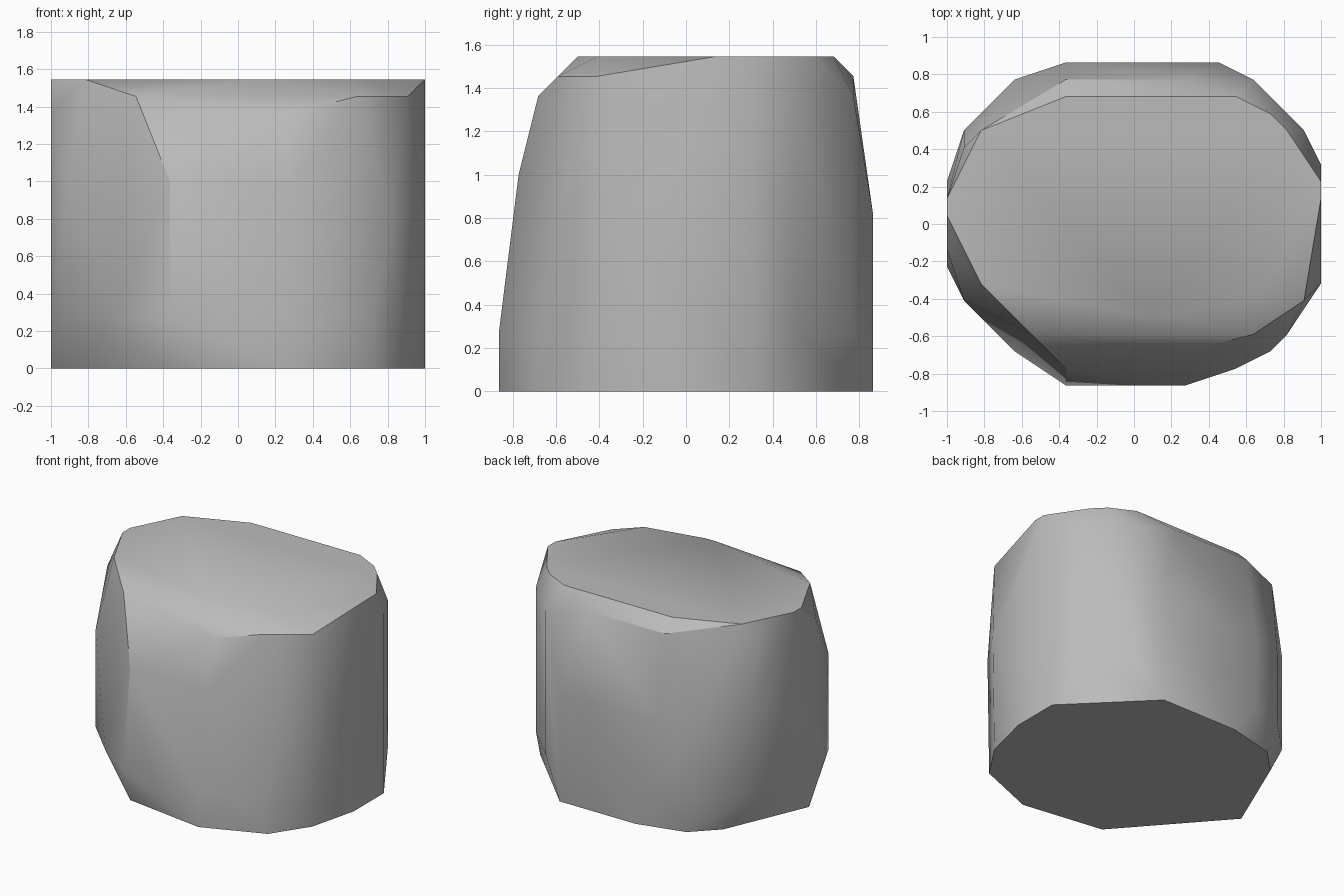
import bpy, bmesh, math

old = bpy.data.objects.get("Cube")
if old:
    bpy.data.objects.remove(old, do_unlink=True)

# The stone is chipped on a regular grid of this spacing
STEP = 1 / 11


def grey_material(name, value):
    material = bpy.data.materials.new(name)
    material.use_nodes = True
    colour = (value, value, value, 1)
    material.diffuse_color = colour
    material.node_tree.nodes["Principled BSDF"].inputs["Base Color"].default_value = colour
    return material


def hull_from_outlines(name, outlines, material):
    """Wrap a convex skin around plan outlines stacked at grid heights."""
    bm = bmesh.new()
    for height, outline in outlines.items():
        for across, depth in outline:
            bm.verts.new((across * STEP, (depth - 0.5) * STEP, height * STEP))
    hull = bmesh.ops.convex_hull(bm, input=bm.verts[:], use_existing_faces=False)
    spare = {item for key in ("geom_interior", "geom_unused") for item in hull[key]
             if isinstance(item, bmesh.types.BMVert)}
    bmesh.ops.delete(bm, geom=list(spare), context="VERTS")

    # Merge coplanar triangles into clean facets
    bmesh.ops.dissolve_limit(bm, angle_limit=math.radians(0.5),
                             verts=bm.verts[:], edges=bm.edges[:])
    bmesh.ops.recalc_face_normals(bm, faces=bm.faces[:])

    mesh = bpy.data.meshes.new(name)
    bm.to_mesh(mesh)
    bm.free()
    mesh.materials.append(material)
    stone = bpy.data.objects.new(name, mesh)
    bpy.context.scene.collection.objects.link(stone)
    return stone


# Plan outlines from the flat base up to the worn flat top
base = [(11, 4), (11, 0), (10, -4), (8, -7), (3, -9), (-4, -8), (-11, 0),
        (-10, 2), (-8, 7), (-6, 9), (-2, 10), (5, 10)]
foot = [(10, 6), (7, 9), (-4, 10), (-7, 9), (-10, 6), (-11, 3), (-11, -2),
        (-10, -4), (-7, -7), (-4, -9), (3, -9), (6, -8), (8, -7)]
waist = [(11, -3), (11, 4), (5, 10), (-4, 10), (-7, 9), (9, -6), (-11, 3)]
chest = [(-4, -8), (3, -8), (-10, 6), (-10, -4)]
shoulder = [(10, 6), (11, 4), (7, 9), (3, -7), (-11, -1)]
rim = [(-4, 9), (3, 9), (7, -6), (10, -4), (-6, -6), (-10, 5)]
top = [(-4, 8), (6, 8), (8, 7), (9, 6), (11, 3), (11, 2), (7, -4), (2, -5),
       (1, -5), (-9, -3), (-11, 1), (-11, 2), (-9, 6)]

stone = hull_from_outlines(
    "stone_block",
    {0: base, 3: foot, 9: waist, 11: chest, 15: shoulder, 16: rim, 17: top},
    grey_material("stone_grey", 0.5))

# Soft facets with crisp rims
bpy.ops.object.select_all(action="DESELECT")
stone.select_set(True)
bpy.context.view_layer.objects.active = stone
bpy.ops.object.shade_smooth_by_angle(angle=math.radians(30))
